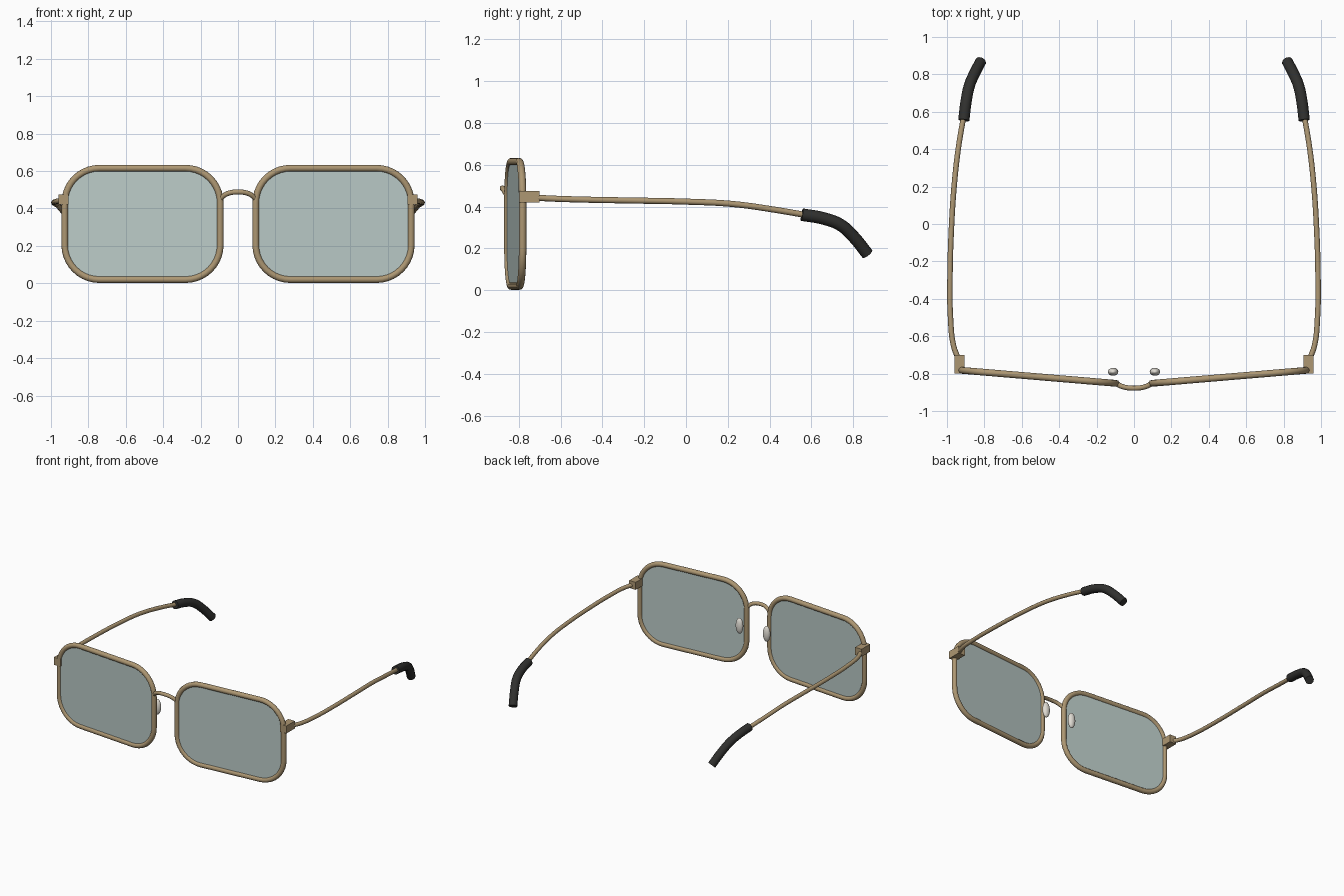
import bpy, bmesh
from math import sin, cos, pi
from mathutils import Vector

if "Cube" in bpy.data.objects:
    bpy.data.objects.remove(bpy.data.objects["Cube"])


def material(name, rgba):
    m = bpy.data.materials.new(name)
    m.diffuse_color = rgba
    m.use_nodes = True
    m.node_tree.nodes["Principled BSDF"].inputs["Base Color"].default_value = m.diffuse_color
    return m


BRASS = material("brass", (0.42, 0.31, 0.17, 1))
RUBBER = material("black_rubber", (0.03, 0.03, 0.028, 1))
LENS = material("tinted_glass", (0.50, 0.60, 0.58, 0.6))
PAD = material("clear_silicone", (0.75, 0.72, 0.66, 1))


def add_object(name, mesh, mat, smooth=True):
    mesh.materials.clear()
    mesh.materials.append(mat)
    ob = bpy.data.objects.new(name, mesh)
    bpy.context.collection.objects.link(ob)
    if smooth:
        bpy.ops.object.select_all(action='DESELECT')
        ob.select_set(True)
        bpy.context.view_layer.objects.active = ob
        bpy.ops.object.shade_smooth_by_angle(angle=0.7)
    return ob


def tube(name, pts, radius, mat, closed=False):
    """Round tube along points: polyline if closed, smooth bezier if open."""
    cu = bpy.data.curves.new(name, 'CURVE')
    cu.dimensions = '3D'
    cu.bevel_depth = radius
    cu.bevel_resolution = 4
    cu.use_fill_caps = True
    if closed:
        sp = cu.splines.new('POLY')
        sp.points.add(len(pts) - 1)
        for p, co in zip(sp.points, pts):
            p.co = (*co, 1)
        sp.use_cyclic_u = True
    else:
        sp = cu.splines.new('BEZIER')
        sp.bezier_points.add(len(pts) - 1)
        sp.resolution_u = 8
        for p, co in zip(sp.bezier_points, pts):
            p.co = co
            p.handle_left_type = p.handle_right_type = 'AUTO'
    tmp = bpy.data.objects.new("tmp", cu)
    bpy.context.collection.objects.link(tmp)
    bpy.context.view_layer.update()
    mesh = bpy.data.meshes.new_from_object(tmp.evaluated_get(bpy.context.evaluated_depsgraph_get()))
    bpy.data.objects.remove(tmp)
    return add_object(name, mesh, mat)


def outline(s, inset=0.0, dy=0.0):
    """Rounded rectangle of one eye, swept back towards the temple."""
    x0, x1, z0, z1, r = 0.095, 0.926, 0.02, 0.615, 0.185
    pts = []
    for cx, cz, a0 in ((x1 - r, z1 - r, 0), (x0 + r, z1 - r, 1),
                       (x0 + r, z0 + r, 2), (x1 - r, z0 + r, 3)):
        for i in range(11):
            a = (a0 + i / 10) * pi / 2
            x = cx + (r - inset) * cos(a)
            y = -0.852 + (x - x0) * 0.07 / (x1 - x0) + dy
            pts.append(Vector((s * x, y, cz + (r - inset) * sin(a))))
    return pts


def lens(name, s):
    bm = bmesh.new()
    front = [bm.verts.new(p) for p in outline(s, 0.006, -0.006)]
    face = bm.faces.new(front)
    ext = bmesh.ops.extrude_face_region(bm, geom=[face], use_keep_orig=True)
    bmesh.ops.translate(bm, vec=(0, 0.012, 0),
                        verts=[v for v in ext['geom'] if isinstance(v, bmesh.types.BMVert)])
    bmesh.ops.recalc_face_normals(bm, faces=bm.faces)
    mesh = bpy.data.meshes.new(name)
    bm.to_mesh(mesh)
    bm.free()
    add_object(name, mesh, LENS)


def block(name, loc, size, mat):
    bm = bmesh.new()
    bmesh.ops.create_cube(bm, size=1)
    bmesh.ops.scale(bm, vec=size, verts=bm.verts)
    mesh = bpy.data.meshes.new(name)
    bm.to_mesh(mesh)
    bm.free()
    add_object(name, mesh, mat, smooth=False).location = loc


def ellipsoid(name, loc, radii, mat):
    bm = bmesh.new()
    bmesh.ops.create_uvsphere(bm, u_segments=24, v_segments=14, radius=1)
    bmesh.ops.scale(bm, vec=radii, verts=bm.verts)
    mesh = bpy.data.meshes.new(name)
    bm.to_mesh(mesh)
    bm.free()
    add_object(name, mesh, mat).location = loc


TEMPLE = [(0.94, -0.72, 0.443), (0.965, -0.65, 0.439), (0.981, -0.5, 0.434),
          (0.984, -0.3, 0.430), (0.975, 0.0, 0.424), (0.960, 0.22, 0.413),
          (0.937, 0.42, 0.386), (0.906, 0.60, 0.355)]
TIP = [(0.910, 0.555, 0.362), (0.897, 0.66, 0.343), (0.880, 0.74, 0.312),
       (0.855, 0.80, 0.258), (0.820, 0.868, 0.174)]

for side, s in (("left", -1), ("right", 1)):
    tube(side + "_rim", outline(s), 0.018, BRASS, closed=True)
    lens(side + "_lens", s)
    block(side + "_hinge", (s * 0.932, -0.75, 0.448), (0.054, 0.10, 0.056), BRASS)
    tube(side + "_temple", [(s * x, y, z) for x, y, z in TEMPLE], 0.0145, BRASS)
    tube(side + "_temple_tip", [(s * x, y, z) for x, y, z in TIP], 0.030, RUBBER)
    ellipsoid(side + "_nose_pad", (s * 0.112, -0.79, 0.33), (0.028, 0.021, 0.058), PAD)

# bridge arching over the nose
tube("bridge", [(-0.098, -0.852, 0.448), (-0.06, -0.870, 0.478), (0, -0.878, 0.488),
                (0.06, -0.870, 0.478), (0.098, -0.852, 0.448)], 0.0135, BRASS)
